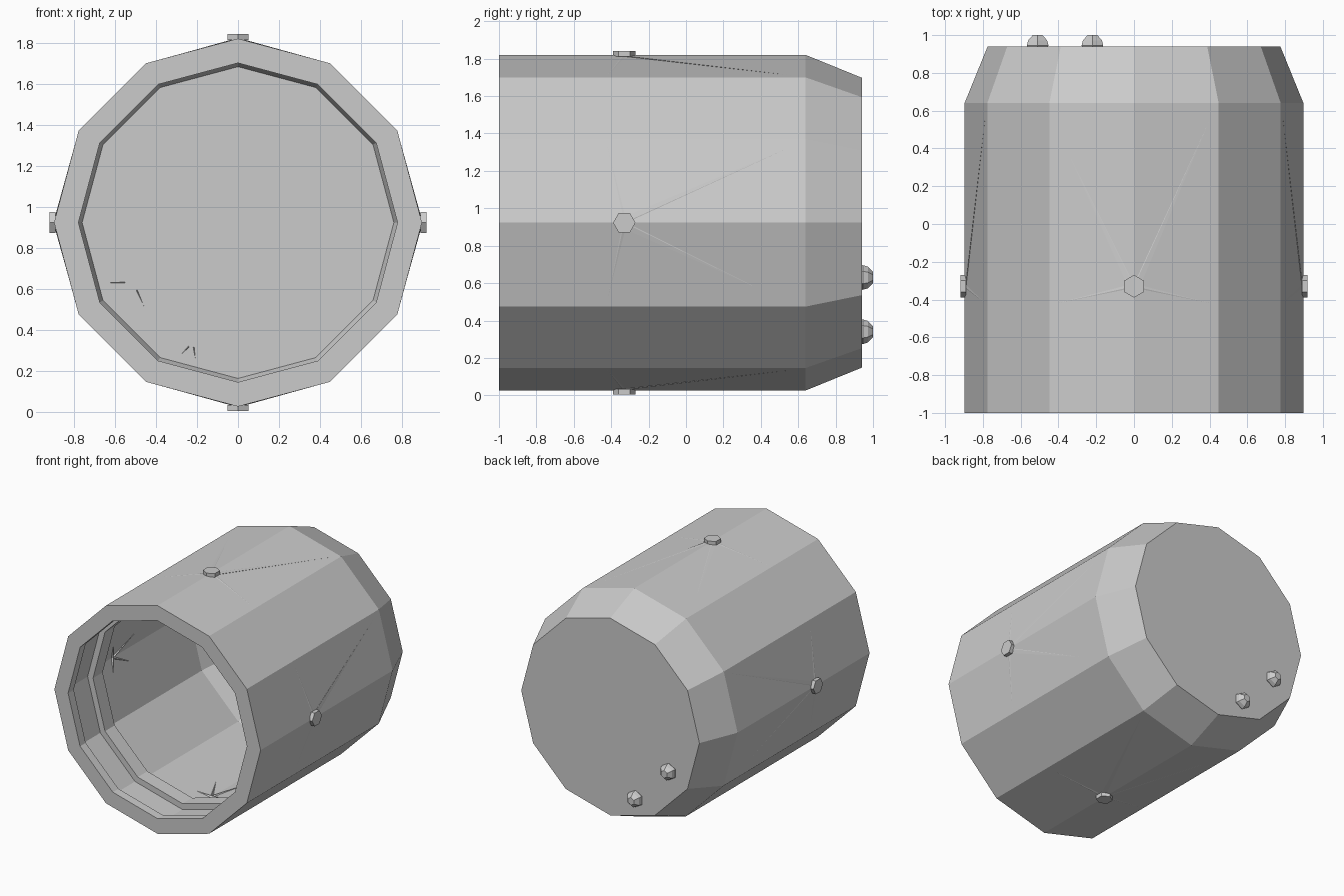
import bpy, bmesh, math
from mathutils import Vector, Matrix

if "Cube" in bpy.data.objects:
    bpy.data.objects.remove(bpy.data.objects["Cube"])

CZ = 0.923      # height of the barrel axis
R = 0.897       # outer radius
SIDES = 12


def finish(name, bm):
    bmesh.ops.recalc_face_normals(bm, faces=bm.faces)
    me = bpy.data.meshes.new(name)
    bm.to_mesh(me)
    bm.free()
    ob = bpy.data.objects.new(name, me)
    bpy.context.collection.objects.link(ob)
    return ob


def lathe(name, profile, sides, cx, cz, closed=False):
    """Revolve (radius, y) points around the y axis; cap open ends."""
    bm = bmesh.new()
    rings = []
    for r, y in profile:
        rings.append([bm.verts.new((cx + r * math.sin(2 * math.pi * i / sides), y,
                                    cz + r * math.cos(2 * math.pi * i / sides)))
                      for i in range(sides)])
    pairs = list(zip(rings, rings[1:]))
    if closed:
        pairs.append((rings[-1], rings[0]))
    else:
        bm.faces.new(rings[0])
        bm.faces.new(rings[-1])
    for a, b in pairs:
        for i in range(sides):
            j = (i + 1) % sides
            bm.faces.new((a[i], a[j], b[j], b[i]))
    return finish(name, bm)


def add_spike(bm, base, tip, normal, width, rise, sink):
    """Thin tapering sliver lying along a surface."""
    base, tip, normal = Vector(base), Vector(tip), Vector(normal)
    side = (tip - base).cross(normal).normalized() * width
    ring = [bm.verts.new(p) for p in (base + normal * rise, base + side,
                                      base - normal * sink, base - side)]
    end = bm.verts.new(tip)
    bm.faces.new(ring)
    for i in range(4):
        bm.faces.new((ring[i], ring[(i + 1) % 4], end))


# Hollow barrel shell: outside, closed back, thin inner wall
lathe("barrel_shell", [
    (0.775, 0.94), (R, 0.64), (R, -1.0), (0.778, -1.0), (0.778, -0.93),
    (0.825, -0.93), (0.825, -0.69), (0.778, -0.69), (0.778, -0.57),
    (0.865, -0.57), (0.865, 0.62), (0.76, 0.90)], SIDES, 0, CZ)

# Side bolts with radiating slivers, one per quarter turn
for k, label in enumerate(("top", "right", "bottom", "left")):
    spin = Matrix.Translation((0, 0, CZ)) @ Matrix.Rotation(k * math.pi / 2, 4, 'Y')
    bm = bmesh.new()
    bmesh.ops.create_cone(bm, cap_ends=True, segments=6, radius1=0.06, radius2=0.06,
                          depth=0.03,
                          matrix=spin @ Matrix.Translation((0, -0.33, 0.904)) @
                          Matrix.Rotation(0, 4, 'Z'))
    finish(label + "_bolt", bm)

    bm = bmesh.new()
    flip = -1 if label in ("right", "bottom") else 1
    for s, y in ((0.41, 0.57), (-0.34, 0.36), (0.41, -0.42), (-0.41, -0.42)):
        s *= flip
        drop = abs(s) * math.tan(math.radians(15))
        add_spike(bm, (0, -0.33, R - 0.004), (s, y, R - drop), (0, 0, 1),
                  0.03, 0.006, 0.04)
    bm.transform(spin)
    finish(label + "_bolt_slivers", bm)

# Back studs with short slivers poking into the inner floor
studs = (((-0.51, 0.63), ((-0.67, 0.63), (-0.445, 0.485))),
         ((-0.22, 0.34), ((-0.30, 0.255), (-0.205, 0.24))))
for n, ((x, z), tips) in enumerate(studs, 1):
    lathe(f"back_stud_{n}", [(0.055, 0.92), (0.066, 0.945), (0.058, 0.972), (0.03, 1.0)],
          6, x, z)
    bm = bmesh.new()
    for tx, tz in tips:
        base = Vector((x, 0.93, z)).lerp(Vector((tx, 0.93, tz)), 0.25)
        add_spike(bm, base, (tx, 0.902, tz), (0, 1, 0), 0.02, 0.005, 0.035)
    finish(f"back_stud_slivers_{n}", bm)
